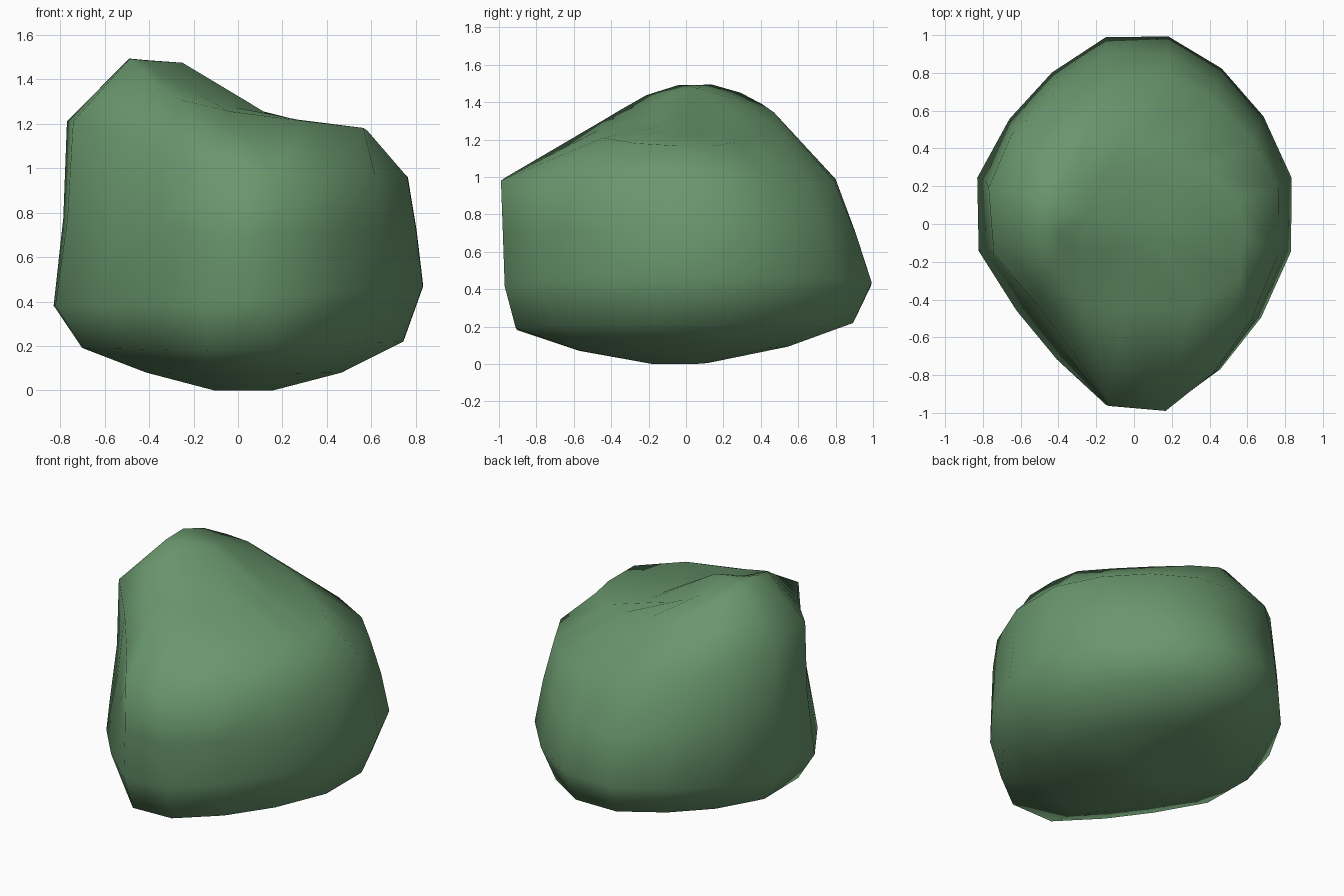
import bpy, bmesh, math

cube = bpy.data.objects.get("Cube")
if cube:
    bpy.data.objects.remove(cube, do_unlink=True)

# Leaf colour
green = bpy.data.materials.new("leaf green")
green.use_nodes = True
colour = (0.143, 0.31, 0.153, 1)
green.diffuse_color = colour
shader = green.node_tree.nodes["Principled BSDF"]
shader.inputs["Base Color"].default_value = colour
shader.inputs["Roughness"].default_value = 0.9

# Contour rings from base to crown: left (x, z), right (x, z), front (y, z), back (y, z),
# middle (x, y), then the corner style
RINGS = [
    ((-0.11, 0.00), (0.16, 0.00), (-0.18, 0.00), (0.15, 0.02), (0.02, 0.00), "low"),
    ((-0.42, 0.08), (0.47, 0.08), (-0.58, 0.07), (0.55, 0.10), (0.02, 0.00), "low"),
    ((-0.71, 0.19), (0.75, 0.22), (-0.92, 0.18), (0.90, 0.22), (0.02, 0.03), "low"),
    ((-0.84, 0.38), (0.84, 0.47), (-0.98, 0.39), (1.00, 0.42), (0.02, 0.06), "low"),
    ((-0.79, 0.78), (0.81, 0.72), (-0.99, 0.69), (0.91, 0.70), (0.02, 0.06), "waist"),
    ((-0.77, 1.22), (0.77, 0.96), (-1.00, 0.99), (0.80, 0.98), (0.02, 0.04), "shoulder"),
    ((-0.49, 1.50), (0.56, 1.165), (-0.44, 1.30), (0.47, 1.34), (-0.20, 0.06), "rim"),
    ((-0.42, 1.49), (0.17, 1.22), (-0.15, 1.38), (0.24, 1.42), (-0.25, 0.06), "crown"),
]
# How far each corner is drawn in: front left, front right, back left, back right
PULLS = {
    "low": (0.14, 0.07, 0.08, 0.05),
    "waist": (0.19, 0.07, 0.03, 0.05),
    "shoulder": (0.24, 0.07, 0.00, 0.05),
    "rim": (0.05, -0.22, 0.00, 0.10),
    "crown": (0.00, 0.00, 0.00, 0.00),
}
SIDES = 16


def ring_points(left, right, front, back, middle, style):
    widen = 1 / math.cos(math.pi / SIDES)
    for i in range(SIDES):
        a = 2 * math.pi * (i + 0.5) / SIDES
        c, s = math.cos(a), math.sin(a)
        side = right if c > 0 else left
        end = back if s > 0 else front
        pull = PULLS[style][2 * (s > 0) + (c > 0)]
        k = widen * (1 - pull * (2 * c * s) ** 2)
        # The right flank dips sooner than the left peak
        w = c ** 0.7 if c > 0 else c * c
        yield (middle[0] + abs(side[0] - middle[0]) * c * k,
               middle[1] + abs(end[0] - middle[1]) * s * k,
               w * side[1] + (1 - w) * end[1])


# Skin the rings and close both ends
bm = bmesh.new()
loops = [[bm.verts.new(p) for p in ring_points(*r)] for r in RINGS]
base = bm.verts.new((0.02, 0, 0))
crown = bm.verts.new((-0.25, 0.06, 1.475))
for i in range(SIDES):
    j = (i + 1) % SIDES
    for low, high in zip(loops, loops[1:]):
        bm.faces.new((low[i], low[j], high[j], high[i]))
    bm.faces.new((base, loops[0][j], loops[0][i]))
    bm.faces.new((crown, loops[-1][i], loops[-1][j]))
bmesh.ops.recalc_face_normals(bm, faces=bm.faces)
for face in bm.faces:
    face.smooth = True

mesh = bpy.data.meshes.new("bush")
bm.to_mesh(mesh)
bm.free()
mesh.materials.append(green)
bush = bpy.data.objects.new("bush", mesh)
bpy.context.collection.objects.link(bush)
